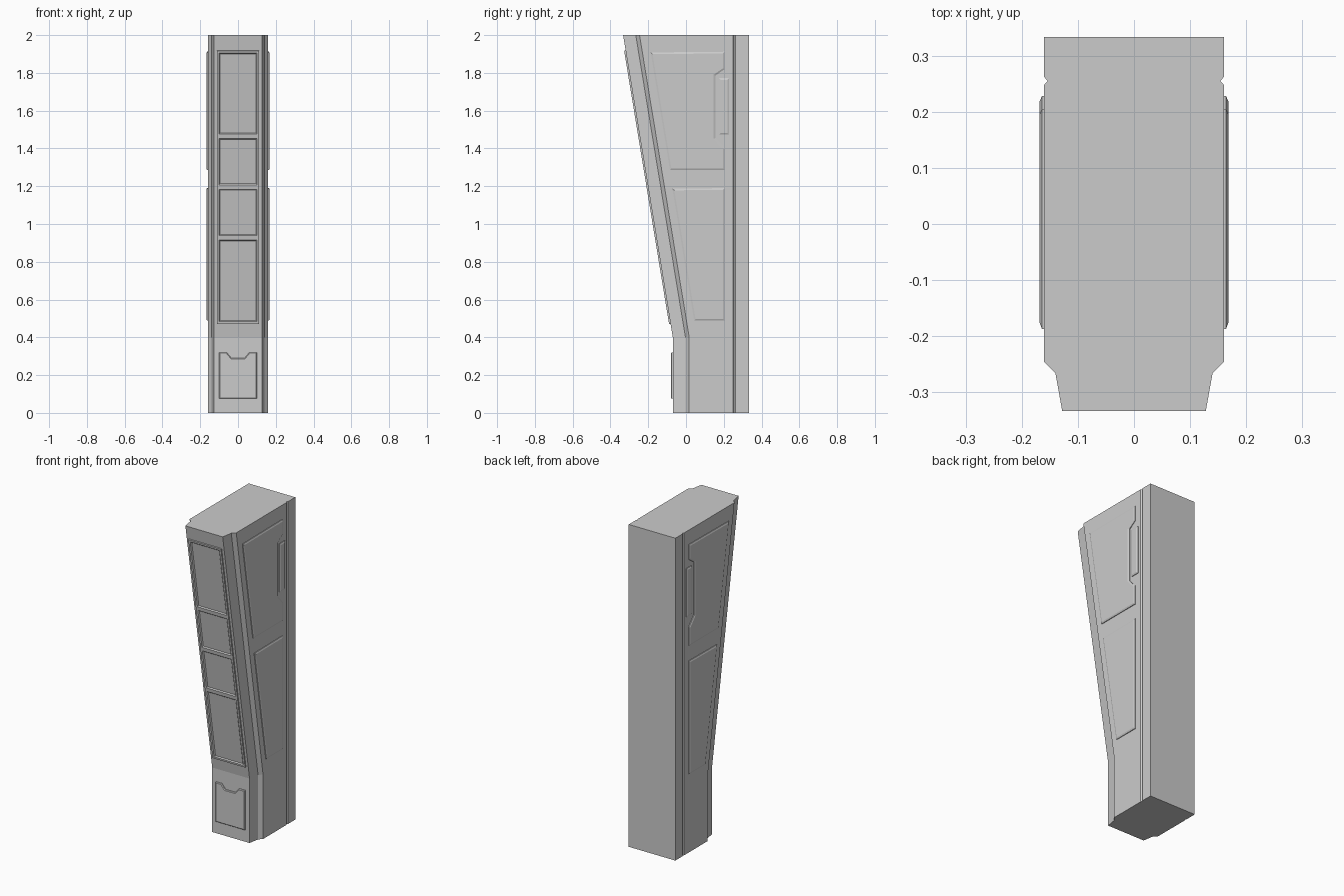
import bpy, bmesh
from mathutils import Vector, Matrix

if "Cube" in bpy.data.objects:
    bpy.data.objects.remove(bpy.data.objects["Cube"])


def finish(bm, name, mirror=False):
    bmesh.ops.recalc_face_normals(bm, faces=bm.faces)
    mesh = bpy.data.meshes.new(name)
    bm.to_mesh(mesh)
    bm.free()
    ob = bpy.data.objects.new(name, mesh)
    bpy.context.collection.objects.link(ob)
    if mirror:
        ob.modifiers.new("mirror", 'MIRROR')
    return ob


def plane(origin, u, v):
    """Matrix that maps (u, v, outward) to world space."""
    u, v = Vector(u).normalized(), Vector(v).normalized()
    m = Matrix((u, v, u.cross(v))).transposed().to_4x4()
    m.translation = origin
    return m


def raised(name, faces, mat, wall, chamfer=0.0, rise=0.0, rim=None, mirror=False):
    """Plate standing off a surface: outlines -> wall -> chamfer, or rim with recesses."""
    bm = bmesh.new()
    for pts in faces:
        bm.faces.new([bm.verts.new((a, b, -0.005)) for a, b in pts])
    bmesh.ops.remove_doubles(bm, verts=bm.verts, dist=1e-5)
    ret = bmesh.ops.extrude_face_region(bm, geom=bm.faces[:], use_keep_orig=True)
    new = ret["geom"]
    tops = [g for g in new if isinstance(g, bmesh.types.BMFace)]
    bmesh.ops.translate(bm, vec=(0, 0, wall + 0.005),
                        verts=[g for g in new if isinstance(g, bmesh.types.BMVert)])
    bmesh.ops.recalc_face_normals(bm, faces=bm.faces)
    if chamfer:
        bmesh.ops.inset_region(bm, faces=tops, thickness=chamfer, depth=rise, use_even_offset=True)
    if rim:
        bmesh.ops.inset_individual(bm, faces=tops, thickness=rim, use_even_offset=True)
        bmesh.ops.inset_individual(bm, faces=tops, thickness=0.006, depth=-0.006, use_even_offset=True)
    bm.transform(mat)
    return finish(bm, name, mirror)


# Pillar body: one half-section, mirrored, lofted through three heights
def section(front):
    half = [(0.16, 0.333), (0.16, 0.262), (0.154, 0.255), (0.16, 0.248),
            (0.16, front + 0.087), (0.14, front + 0.067), (0.128, front)]
    return half + [(-x, y) for x, y in reversed(half)]


bm = bmesh.new()
rings = [[bm.verts.new((x, y, z)) for x, y in section(f)]
         for z, f in ((0, -0.07), (0.4, -0.07), (2, -0.333))]
n = len(rings[0])
for lo, hi in zip(rings, rings[1:]):
    for i in range(n):
        j = (i + 1) % n
        bm.faces.new((lo[i], lo[j], hi[j], hi[i]))
bm.faces.new(rings[0])
bm.faces.new(rings[-1])
finish(bm, "pillar_body")

# Sloping front frame with four recessed windows
slope = Vector((0, -0.263, 1.6))
front_mat = plane((0, -0.07, 0.4), (1, 0, 0), slope)
vs = [(z - 0.4) * slope.length / 1.6 for z in (0.472, 0.928, 1.197, 1.465, 1.918)]
cells = [[(-0.112, a), (0.112, a), (0.112, b), (-0.112, b)] for a, b in zip(vs, vs[1:])]
raised("front_frame", cells, front_mat, 0.008, rim=0.012)

# Notched plate on the foot
half = [(0.1, 0.075), (0.1, 0.32), (0.06, 0.32), (0.035, 0.29)]
plate = half + [(-x, z) for x, z in reversed(half)]
raised("foot_plate", [plate], plane((0, -0.07, 0), (1, 0, 0), (0, 0, 1)), 0.006, 0.004, 0.004)

# Side panels and handles, mirrored to the left side
side = plane((0.16, 0, 0), (0, 1, 0), (0, 0, 1))
upper = [(-0.085, 1.285), (0.205, 1.285), (0.205, 1.4), (0.155, 1.455),
         (0.155, 1.785), (0.205, 1.82), (0.205, 1.912), (-0.187, 1.908)]
lower = [(0.043, 0.488), (0.205, 0.488), (0.205, 1.19), (-0.072, 1.187)]
handle = [(0.175, 1.473), (0.228, 1.473), (0.228, 1.772), (0.175, 1.772)]
for name, pts in (("upper_side_panel", upper), ("lower_side_panel", lower), ("side_handle", handle)):
    raised(name, [pts], side, 0.004, 0.009, 0.004, mirror=True)
